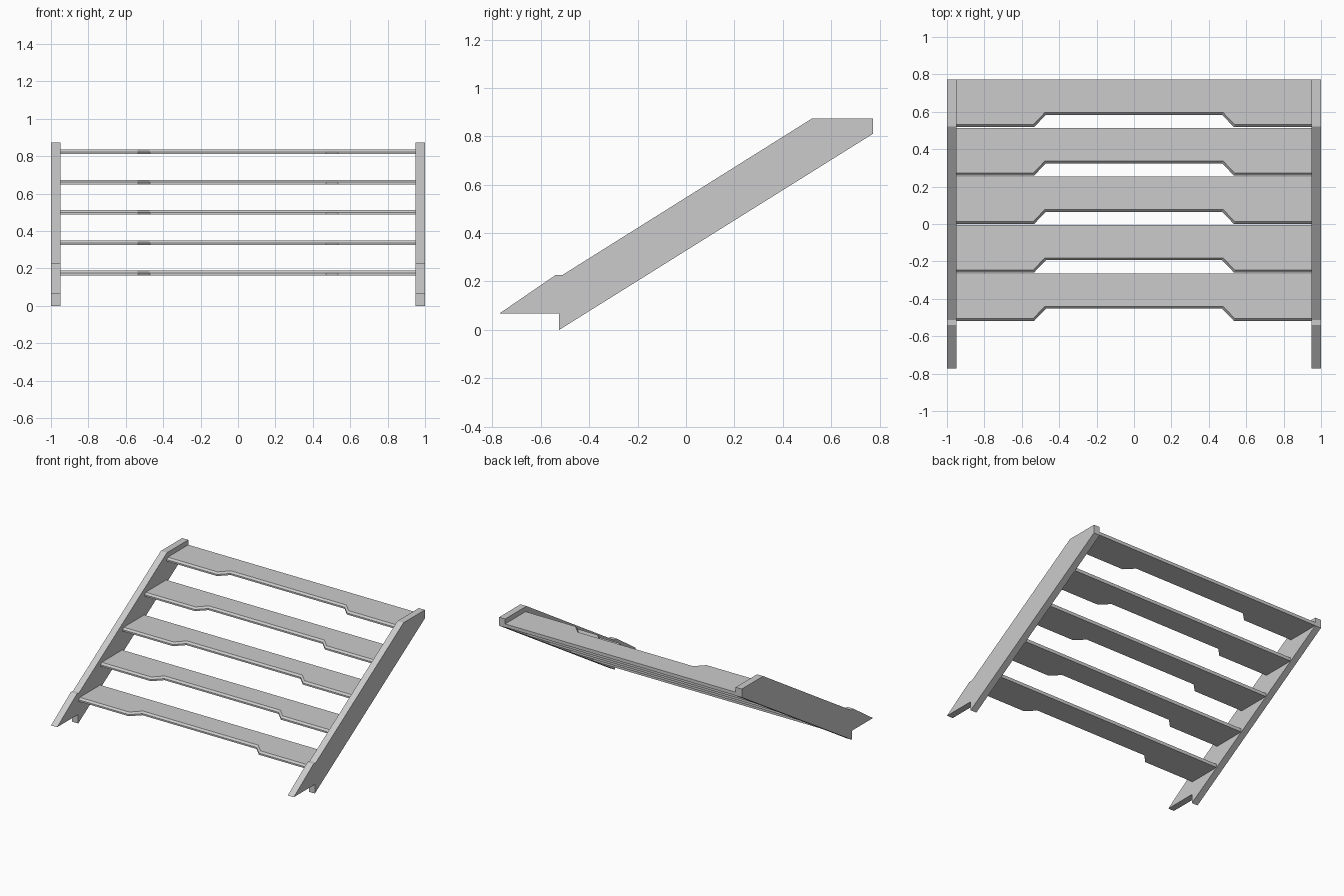
import bpy, bmesh
from mathutils import Vector

if "Cube" in bpy.data.objects:
    bpy.data.objects.remove(bpy.data.objects["Cube"])


def make_object(name, bm):
    bmesh.ops.recalc_face_normals(bm, faces=bm.faces)
    mesh = bpy.data.meshes.new(name)
    bm.to_mesh(mesh)
    bm.free()
    obj = bpy.data.objects.new(name, mesh)
    bpy.context.collection.objects.link(obj)
    return obj


def extrude_outline(points, offset):
    bm = bmesh.new()
    face = bm.faces.new([bm.verts.new(p) for p in points])
    ext = bmesh.ops.extrude_face_region(bm, geom=[face], use_keep_orig=True)
    moved = [g for g in ext["geom"] if isinstance(g, bmesh.types.BMVert)]
    bmesh.ops.translate(bm, verts=moved, vec=Vector(offset))
    return bm


# Side stringers: notched foot, sloping run, flat top
profile = [(-0.772, 0.067), (-0.524, 0.067), (-0.524, 0.0), (0.772, 0.81),
           (0.772, 0.873), (0.52, 0.873), (-0.512, 0.226), (-0.54, 0.226)]
for side, x in (("left", -1.0), ("right", 0.95)):
    make_object(side + "_stringer",
                extrude_outline([(x, y, z) for y, z in profile], (0.05, 0, 0)))

# Treads: board with a recessed, chamfered front edge
DEPTH, THICK, CHAMFER = 0.254, 0.025, 0.013


def tread_ring(bm, y, z, inset):
    s = inset * 0.41  # keeps the chamfer even around the mitred corners
    front = [(-0.95, 0), (-0.535 - s, 0), (-0.47 - s, 0.066),
             (0.47 + s, 0.066), (0.535 + s, 0), (0.95, 0)]
    pts = [(px, y + py + inset, z) for px, py in front]
    pts += [(0.95, y + DEPTH, z), (-0.95, y + DEPTH, z)]
    return [bm.verts.new(p) for p in pts]


for i in range(5):
    y, z = -0.519 + 0.2592 * i, 0.163 + 0.162 * i
    bm = bmesh.new()
    rings = [tread_ring(bm, y, z, 0),
             tread_ring(bm, y, z + THICK - CHAMFER, 0),
             tread_ring(bm, y, z + THICK, CHAMFER)]
    bm.faces.new(rings[0])
    bm.faces.new(rings[-1])
    for a, b in zip(rings, rings[1:]):
        for k in range(8):
            n = (k + 1) % 8
            bm.faces.new((a[k], a[n], b[n], b[k]))
    make_object(f"tread_{i + 1}", bm)
